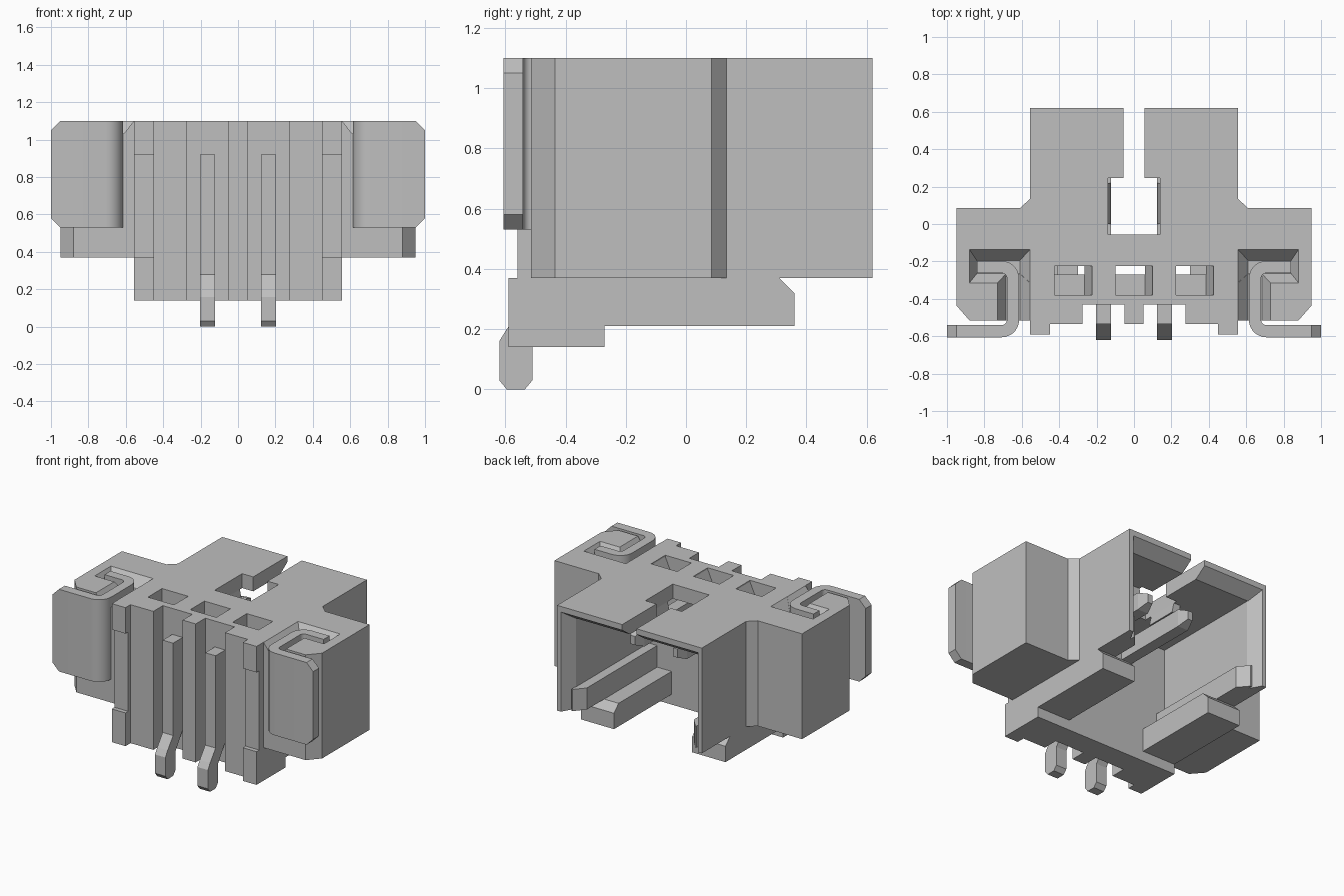
import bpy, bmesh, math
from mathutils import Vector

if "Cube" in bpy.data.objects:
    bpy.data.objects.remove(bpy.data.objects["Cube"])

grey = bpy.data.materials.new("light_grey")
grey.diffuse_color = (0.52, 0.52, 0.52, 1)
grey.use_nodes = True
grey.node_tree.nodes["Principled BSDF"].inputs["Base Color"].default_value = grey.diffuse_color


def loft(name, rings, helper=False):
    """Closed solid through a series of equal-length vertex rings."""
    bm = bmesh.new()
    vs = [[bm.verts.new(p) for p in r] for r in rings]
    n = len(vs[0])
    for a, b in zip(vs, vs[1:]):
        for i in range(n):
            bm.faces.new((a[i], a[(i + 1) % n], b[(i + 1) % n], b[i]))
    bm.faces.new(vs[0][::-1])
    bm.faces.new(vs[-1])
    bmesh.ops.recalc_face_normals(bm, faces=bm.faces[:])
    me = bpy.data.meshes.new(name)
    bm.to_mesh(me)
    bm.free()
    me.materials.append(grey)
    ob = bpy.data.objects.new(name, me)
    bpy.context.collection.objects.link(ob)
    if helper:
        ob.hide_render = True
        ob.hide_viewport = True
    return ob


def prism(name, pts, z0, z1, helper=False):
    return loft(name, [[(x, y, z) for x, y in pts] for z in (z0, z1)], helper)


def rect(x0, x1, y0, y1):
    return [(x0, y0), (x1, y0), (x1, y1), (x0, y1)]


def box(name, x0, x1, y0, y1, z0, z1, helper=False):
    return prism(name, rect(x0, x1, y0, y1), z0, z1, helper)


def taper(name, top, z1, bottom, z0):
    return loft(name, [[(x, y, z0) for x, y in rect(*bottom)],
                       [(x, y, z1) for x, y in rect(*top)]], True)


def cut(ob, *cutters):
    for c in cutters:
        m = ob.modifiers.new("cut", 'BOOLEAN')
        m.operation = 'DIFFERENCE'
        m.solver = 'EXACT'
        m.object = c


def both(half):
    """Mirror a right-hand outline to a closed symmetric one."""
    return half + [(-x, y) for x, y in reversed(half)]


# Ribbed front edge, from the centre outwards
front = [(0.05, -0.535), (0.05, -0.43), (0.275, -0.43), (0.275, -0.535),
         (0.45, -0.535), (0.45, -0.59), (0.555, -0.59)]

# Housing with wings, hollowed from the back and below
housing = prism("housing", both(front + [
    (0.555, -0.515), (0.88, -0.515), (0.95, -0.435), (0.95, 0.085),
    (0.61, 0.085), (0.555, 0.135), (0.555, 0.62)]), 0.37, 1.1)
cut(housing, box("cavity_cutter", -0.475, 0.475, -0.27, 0.8, 0.3, 1.0, True))
cut(housing, loft("lead_in_cutter", [
    [(-w, y, 0.3), (w, y, 0.3), (w, y, z), (-w, y, z)]
    for w, y, z in ((0.47, 0.52, 0.99), (0.536, 0.64, 1.075))], True))
cut(housing, box("slot_cutter", -0.055, 0.055, 0.2, 0.8, 0.9, 1.2, True),
    box("window_cutter", -0.14, 0.14, -0.055, 0.245, 0.9, 1.2, True))

# Three small wedge pockets in the top
for i, x in enumerate((-0.325, 0, 0.325)):
    cut(housing, loft(f"pocket_cutter_{i}", [
        [(x - 0.1, y, 1.12), (x + 0.1, y, 1.12), (x + 0.1, y, 1.09),
         (x + 0.06, y, 1.0), (x - 0.1, y, 1.0)] for y in (-0.38, -0.225)], True))

# Lower part of the front wall
prism("front_wall_base", both(front + [(0.555, -0.27)]), 0.14, 0.37)

# Contacts: solder tail with jog, and blade inside the cavity
TAIL = [(-0.43, 0.92), (-0.535, 0.92), (-0.535, 0.28), (-0.595, 0.2),
        (-0.62, 0.16), (-0.62, 0.03), (-0.595, 0), (-0.535, 0),
        (-0.51, 0.03), (-0.51, 0.16), (-0.43, 0.28)]
BLADE = ((-0.27, 0.04, 0.06), (0.28, 0.04, 0.06), (0.35, 0.018, 0.03))

# Folded retaining clip path: plate, leg, hook
def arc(cx, cy, r, a0, a1, n=7):
    return [(cx + r * math.cos(math.radians(a0 + (a1 - a0) * k / n)),
             cy + r * math.sin(math.radians(a0 + (a1 - a0) * k / n)))
            for k in range(n + 1)]


PATH = ([(1.0, -0.573), (0.95, -0.573)] + arc(0.707, -0.513, 0.06, 270, 180)
        + arc(0.707, -0.29, 0.06, 180, 90) + [(0.84, -0.23)])


def clip_rings(s):
    rings = []
    for i, p in enumerate(PATH):
        a, b = PATH[max(i - 1, 0)], PATH[min(i + 1, len(PATH) - 1)]
        d = (Vector(b) - Vector(a)).normalized()
        nx, ny = -d.y * 0.0325, d.x * 0.0325
        c = 0.05 if i == 0 else 0
        x, y = p
        rings.append([(s * (x + nx), y + ny, 0.53 + c), (s * (x - nx), y - ny, 0.53 + c),
                      (s * (x - nx), y - ny, 1.1 - c), (s * (x + nx), y + ny, 1.1 - c)])
    return rings


for s, side in ((-1, "left"), (1, "right")):
    def span(a, b):
        return (min(s * a, s * b), max(s * a, s * b))

    # Recessed middle of the corner ribs, and the flared clip slots
    cut(housing,
        box(f"rib_cutter_{side}", *span(0.44, 0.56), -0.7, -0.56, 0.3, 0.92, True),
        taper(f"hook_slot_cutter_{side}", (*span(0.555, 0.88), -0.315, -0.135), 1.101,
              (*span(0.61, 0.84), -0.265, -0.195), 1.03),
        taper(f"leg_slot_cutter_{side}", (*span(0.555, 0.73), -0.56, -0.137), 1.102,
              (*span(0.61, 0.685), -0.56, -0.197), 1.032))

    # Guide rail under the cavity and ledge along the side wall
    loft(f"guide_rail_{side}", [
        [(s * 0.555, y, 0.21), (s * 0.3, y, 0.21), (s * 0.3, y, t), (s * 0.555, y, t)]
        for y, t in ((-0.27, 0.37), (0.31, 0.37), (0.36, 0.32))])
    loft(f"side_ledge_{side}", [
        [(s * 0.48, y, 0.37), (s * w, y, 0.37), (s * w, y, 0.52), (s * 0.48, y, 0.52)]
        for y, w in ((-0.27, 0.41), (0.5, 0.41), (0.57, 0.47))])

    # Tab hanging beside the window
    loft(f"window_tab_{side}", [
        [(s * a, 0.0, z), (s * 0.19, 0.0, z), (s * 0.19, 0.22, z), (s * a, 0.22, z)]
        for a, z in ((0.125, 0.93), (0.14, 1.0))])

    x = s * 0.163
    loft(f"contact_tail_{side}", [[(x + dx, y, z) for y, z in TAIL] for dx in (-0.04, 0.04)])
    loft(f"contact_blade_{side}", [
        [(x - w, y, 0.86 - h), (x + w, y, 0.86 - h), (x + w, y, 0.86 + h), (x - w, y, 0.86 + h)]
        for y, w, h in BLADE])

    clip = loft(f"retaining_clip_{side}", clip_rings(s))
    bpy.ops.object.select_all(action='DESELECT')
    clip.select_set(True)
    bpy.context.view_layer.objects.active = clip
    bpy.ops.object.shade_smooth_by_angle(angle=math.radians(30))
